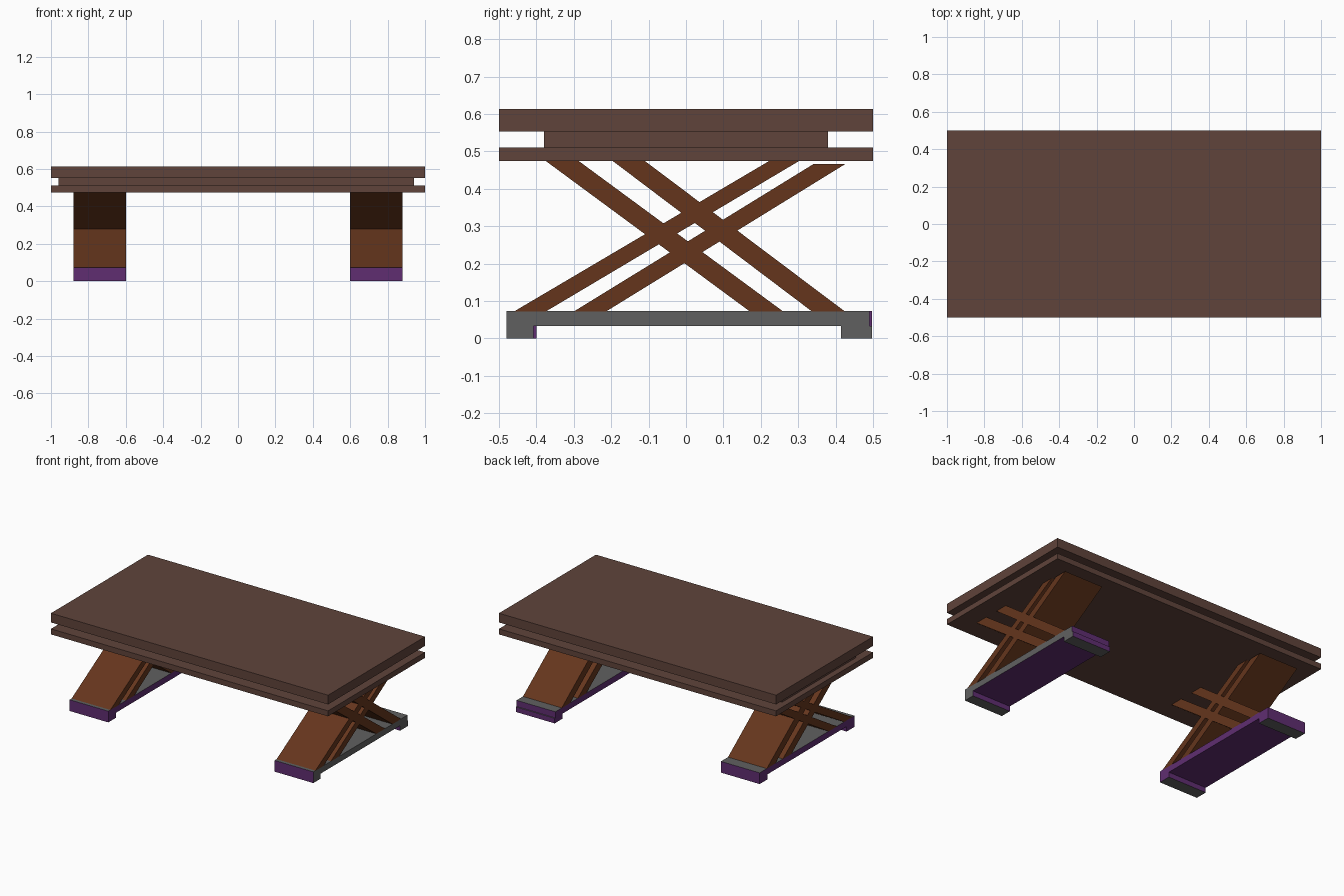
import bpy, bmesh
from mathutils import Vector

if "Cube" in bpy.data.objects:
    bpy.data.objects.remove(bpy.data.objects["Cube"])


def material(name, rgb):
    m = bpy.data.materials.new(name)
    m.diffuse_color = (*rgb, 1)
    m.use_nodes = True
    m.node_tree.nodes["Principled BSDF"].inputs["Base Color"].default_value = m.diffuse_color
    return m


TOP = material("table_wood", (0.115, 0.057, 0.043))
LEG = material("leg_wood", (0.130, 0.036, 0.012))
PURPLE = material("purple_paint", (0.115, 0.027, 0.165))
GREY = material("grey_metal", (0.118, 0.118, 0.118))


def extrude_x(name, profile, x0, x1, mats):
    """Extrude a closed (y, z) profile between two x positions."""
    bm = bmesh.new()
    face = bm.faces.new([bm.verts.new((x0, y, z)) for y, z in profile])
    out = bmesh.ops.extrude_face_region(bm, geom=[face])
    moved = [v for v in out["geom"] if isinstance(v, bmesh.types.BMVert)]
    bmesh.ops.translate(bm, verts=moved, vec=Vector((x1 - x0, 0, 0)))
    bmesh.ops.recalc_face_normals(bm, faces=bm.faces)
    me = bpy.data.meshes.new(name)
    bm.to_mesh(me)
    bm.free()
    for m in mats:
        me.materials.append(m)
    ob = bpy.data.objects.new(name, me)
    bpy.context.collection.objects.link(ob)
    return ob


def board(name, x0, x1, y, z0, z1):
    return extrude_x(name, [(-y, z0), (y, z0), (y, z1), (-y, z1)], x0, x1, [TOP])


# Layered table top
board("table_top", -1, 1, 0.5, 0.553, 0.613)
board("middle_spacer", -0.96, 0.94, 0.38, 0.511, 0.553)
board("lower_board", -1, 1, 0.5, 0.475, 0.511)

# Crossed planks: bottom y range, top y range, top z
planks = {
    "rising_plank_front": (-0.46, -0.375, 0.225, 0.305, 0.476),
    "rising_plank_back": (-0.30, -0.214, 0.342, 0.427, 0.467),
    "falling_plank_front": (0.171, 0.26, -0.377, -0.289, 0.476),
    "falling_plank_back": (0.337, 0.425, -0.198, -0.112, 0.476),
}

for side, x0, x1, front, back in (("left", -0.88, -0.60, -0.48, 0.497),
                                  ("right", 0.60, 0.88, -0.48, 0.49)):
    for name, (b0, b1, t0, t1, top) in planks.items():
        extrude_x(f"{side}_{name}", [(b0, 0.072), (b1, 0.072), (t1, top), (t0, top)],
                  x0, x1, [LEG])

    # Base rail with a foot at each end
    foot = -0.40 if side == "left" else -0.408
    rail = [(front, 0), (foot, 0), (foot, 0.033), (0.415, 0.033), (0.415, 0),
            (0.497, 0), (0.497, 0.033), (back, 0.033), (back, 0.073), (front, 0.073)]
    if side == "left":
        rail = rail[:6] + rail[8:]
    ob = extrude_x(f"{side}_base_rail", rail, x0, x1, [PURPLE, GREY])

    # Grey tops and soles, plus the outer face of the right rail
    for p in ob.data.polygons:
        sole = p.normal.z < -0.9 and p.center.z < 0.01
        outer = side == "right" and p.normal.x > 0.9
        p.material_index = int(p.normal.z > 0.9 or sole or outer)
